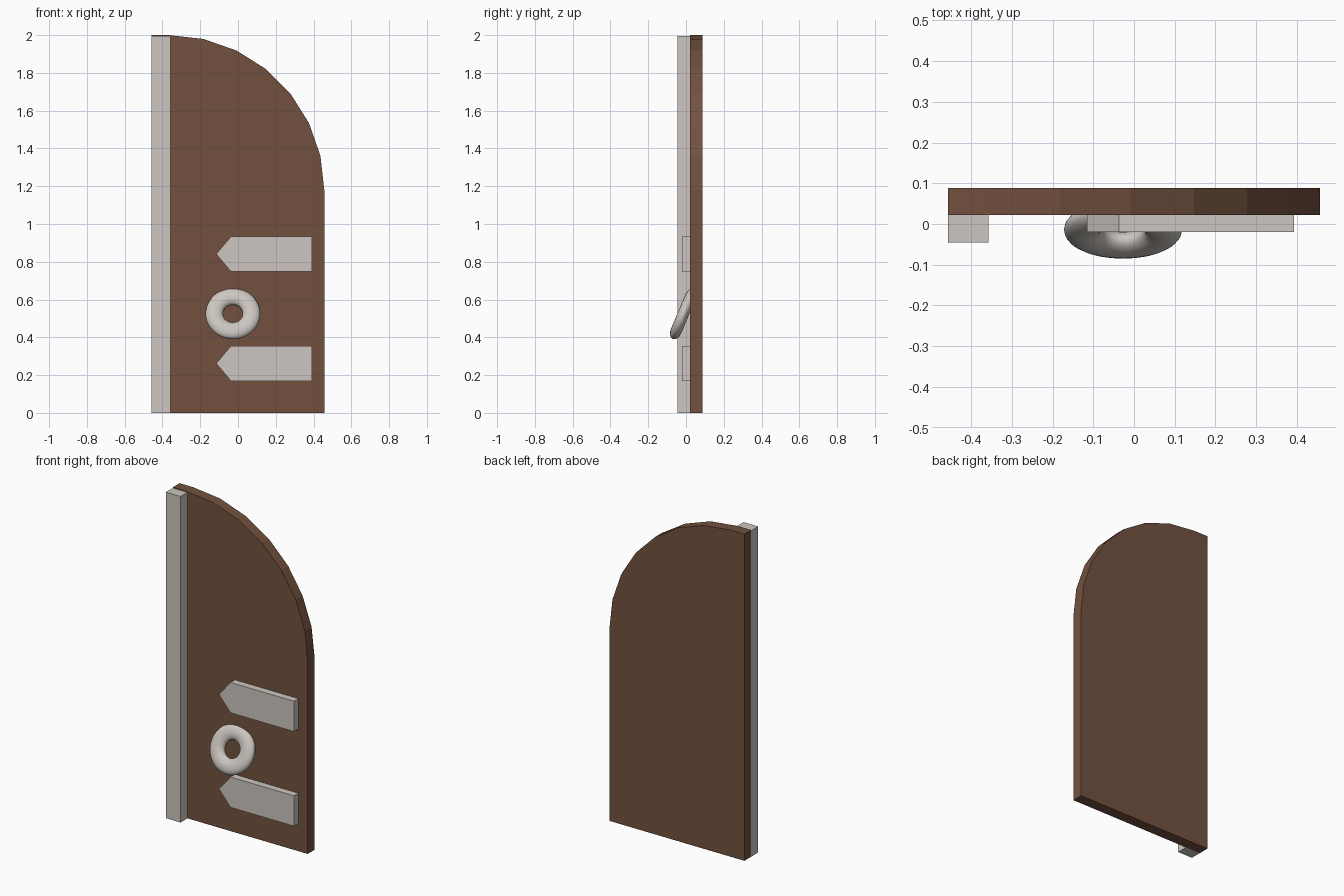
import bpy, bmesh, math

if "Cube" in bpy.data.objects:
    bpy.data.objects.remove(bpy.data.objects["Cube"])


def material(name, rgb):
    m = bpy.data.materials.new(name)
    m.diffuse_color = (*rgb, 1)
    m.use_nodes = True
    m.node_tree.nodes["Principled BSDF"].inputs["Base Color"].default_value = m.diffuse_color
    return m


wood = material("brown_wood", (0.171, 0.083, 0.050))
metal = material("pale_metal", (0.604, 0.565, 0.527))


def extruded(name, outline, y0, y1, mat):
    """Extrude an x/z outline from y0 (front) to y1 (back)."""
    bm = bmesh.new()
    face = bm.faces.new([bm.verts.new((x, y0, z)) for x, z in outline])
    out = bmesh.ops.extrude_face_region(bm, geom=[face])
    for v in out["geom"]:
        if isinstance(v, bmesh.types.BMVert):
            v.co.y = y1
    bmesh.ops.recalc_face_normals(bm, faces=bm.faces)
    # the source face is kept as the front cap when it is not duplicated
    if len(bm.faces) == len(outline) + 1:
        bm.faces.new([v for v in sorted(
            (v for v in bm.verts if abs(v.co.y - y0) < 1e-6), key=lambda v: v.index)])
    bmesh.ops.recalc_face_normals(bm, faces=bm.faces)
    me = bpy.data.meshes.new(name)
    bm.to_mesh(me)
    bm.free()
    ob = bpy.data.objects.new(name, me)
    bpy.context.collection.objects.link(ob)
    me.materials.append(mat)
    return ob


# Door panel: straight hinge side, quarter-round outer top in seven steps
W, CX, R = 0.457, -0.365, 0.822
CZ = 2.0 - R
arc = [(CX + R * math.cos(math.pi / 2 * i / 7), CZ + R * math.sin(math.pi / 2 * i / 7))
       for i in range(8)]
extruded("door_panel", [(-W, 0), (W, 0)] + arc + [(-W, 2.0)], 0.022, 0.088, wood)

# Upright metal strip on one edge
extruded("edge_strip", [(-W, 0), (-0.358, 0), (-0.358, 1.996), (-W, 1.996)],
         -0.045, 0.022, metal)

# Two pointed strap plates
for name, z in (("upper_strap", 0.841), ("lower_strap", 0.262)):
    h = 0.093
    extruded(name, [(-0.115, z), (-0.037, z - h), (0.393, z - h),
                    (0.393, z + h), (-0.037, z + h)], -0.02, 0.022, metal)

# Flattened ring handle, hanging tilted with its top sunk in the door
bpy.ops.mesh.primitive_torus_add(major_segments=48, minor_segments=20,
                                 major_radius=0.0985, minor_radius=0.0465,
                                 location=(-0.027, -0.014, 0.525),
                                 rotation=(math.radians(67.2), 0, 0))
ring = bpy.context.object
ring.name = "ring_handle"
ring.scale.z = 0.64
ring.data.materials.append(metal)
bpy.ops.object.shade_smooth()
